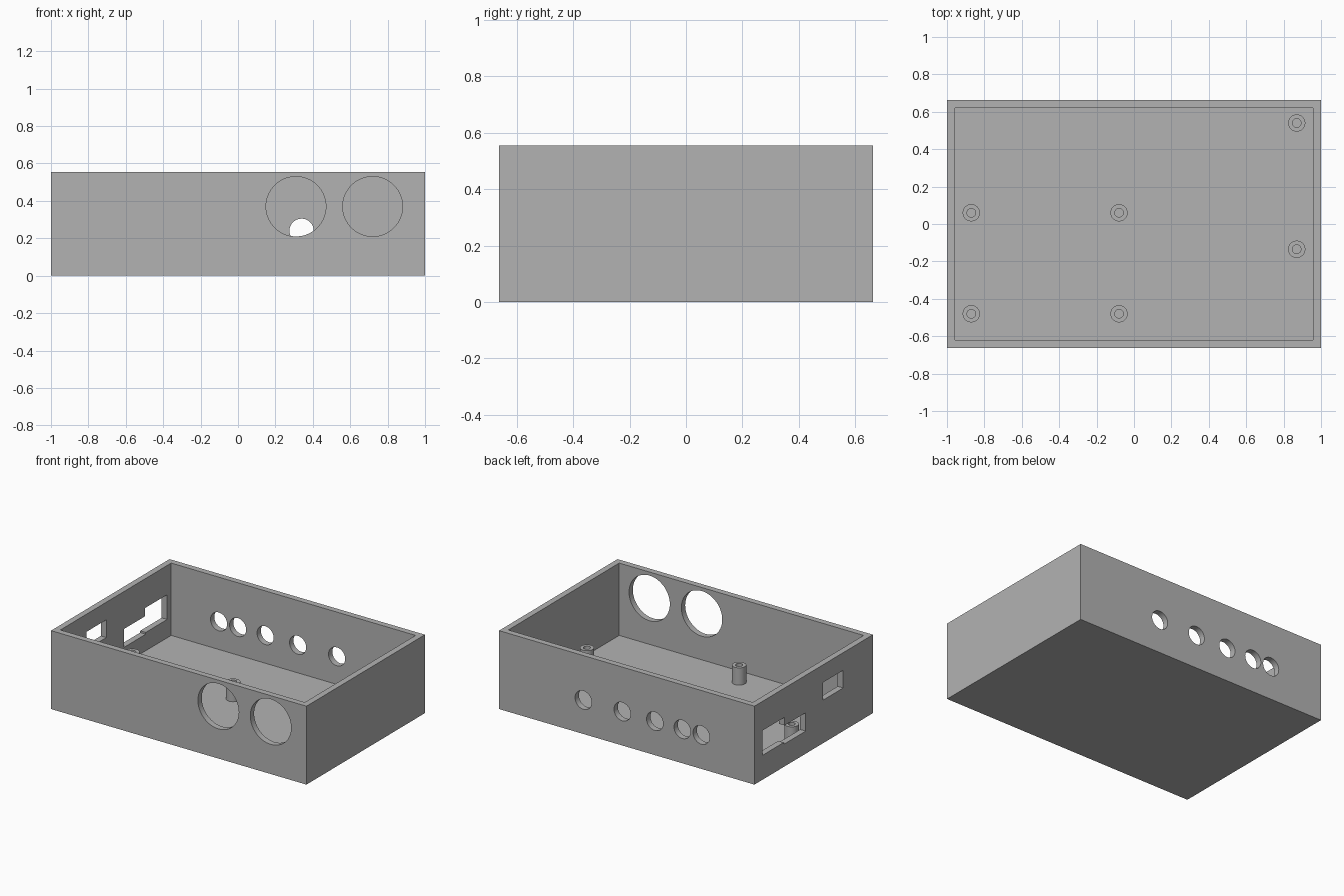
import bpy, bmesh, math
from mathutils import Matrix, Vector

cube = bpy.data.objects.get("Cube")
if cube:
    bpy.data.objects.remove(cube, do_unlink=True)

LENGTH, DEPTH, HEIGHT = 2.0, 1.325, 0.555
WALL = 0.043
POST_TOP = 0.165

grey = bpy.data.materials.new("plain grey")
grey.use_nodes = True
grey.diffuse_color = (0.45, 0.45, 0.45, 1)
grey.node_tree.nodes["Principled BSDF"].inputs["Base Color"].default_value = grey.diffuse_color


def finish(name, bm):
    bmesh.ops.recalc_face_normals(bm, faces=bm.faces[:])
    mesh = bpy.data.meshes.new(name)
    bm.to_mesh(mesh)
    bm.free()
    mesh.materials.append(grey)
    obj = bpy.data.objects.new(name, mesh)
    bpy.context.collection.objects.link(obj)
    return obj


def box(name, low, high):
    low, high = Vector(low), Vector(high)
    bm = bmesh.new()
    bmesh.ops.create_cube(bm, size=1, matrix=Matrix.Translation((low + high) / 2)
                          @ Matrix.Diagonal((*(high - low), 1)))
    return finish(name, bm)


def round_cutter(x, y, z, radius):
    bm = bmesh.new()
    bmesh.ops.create_cone(bm, cap_ends=True, segments=64, radius1=radius, radius2=radius,
                          depth=WALL * 4, matrix=Matrix.Translation((x, y, z))
                          @ Matrix.Rotation(math.pi / 2, 4, 'X'))
    return finish("cutter", bm)


def select_only(obj):
    bpy.ops.object.select_all(action='DESELECT')
    obj.select_set(True)
    bpy.context.view_layer.objects.active = obj


def cut(target, cutter):
    cutter.hide_render = True
    mod = target.modifiers.new("cut", 'BOOLEAN')
    mod.operation, mod.solver, mod.object = 'DIFFERENCE', 'EXACT', cutter
    select_only(target)
    bpy.ops.object.modifier_apply(modifier=mod.name)
    bpy.data.objects.remove(cutter, do_unlink=True)


# Open-topped tray
hx, hy = LENGTH / 2, DEPTH / 2
case = box("case", (-hx, -hy, 0), (hx, hy, HEIGHT))
cut(case, box("cutter", (-hx + WALL, -hy + WALL, WALL), (hx - WALL, hy - WALL, HEIGHT + 0.2)))

# Two large round openings in the front wall
for x in (0.31, 0.72):
    cut(case, round_cutter(x, -hy, 0.37, 0.16))

# Row of small round openings in the back wall
for x in (0.34, 0.035, -0.22, -0.435, -0.584):
    cut(case, round_cutter(x, hy, 0.24, 0.065))

# Connector openings in the end wall: (y low, y high, z low, z high)
for y0, y1, z0, z1 in ((-0.33, -0.106, 0.305, 0.43),
                       (0.09, 0.335, 0.16, 0.29),
                       (0.325, 0.575, 0.173, 0.348)):
    cut(case, box("cutter", (-hx - 0.1, y0, z0), (-hx + 0.1, y1, z1)))

select_only(case)
bpy.ops.object.shade_smooth_by_angle(angle=math.radians(30))

# Hollow mounting posts on the floor
for i, (x, y) in enumerate(((-0.87, 0.06), (-0.08, 0.06), (-0.87, -0.48),
                            (-0.08, -0.48), (0.87, 0.54), (0.87, -0.135))):
    bm = bmesh.new()
    profile = [(0.023, WALL), (0.023, POST_TOP), (0.046, POST_TOP), (0.046, WALL)]
    verts = [bm.verts.new((r, 0, z)) for r, z in profile]
    edges = [bm.edges.new(pair) for pair in zip(verts, verts[1:] + verts[:1])]
    bmesh.ops.spin(bm, geom=verts + edges, cent=(0, 0, 0), axis=(0, 0, 1),
                   angle=math.tau, steps=48, use_merge=True)
    bmesh.ops.remove_doubles(bm, verts=bm.verts[:], dist=0.0001)
    post = finish(f"mounting_post_{i + 1}", bm)
    post.location = (x, y, 0)
    select_only(post)
    bpy.ops.object.shade_smooth_by_angle(angle=math.radians(30))
